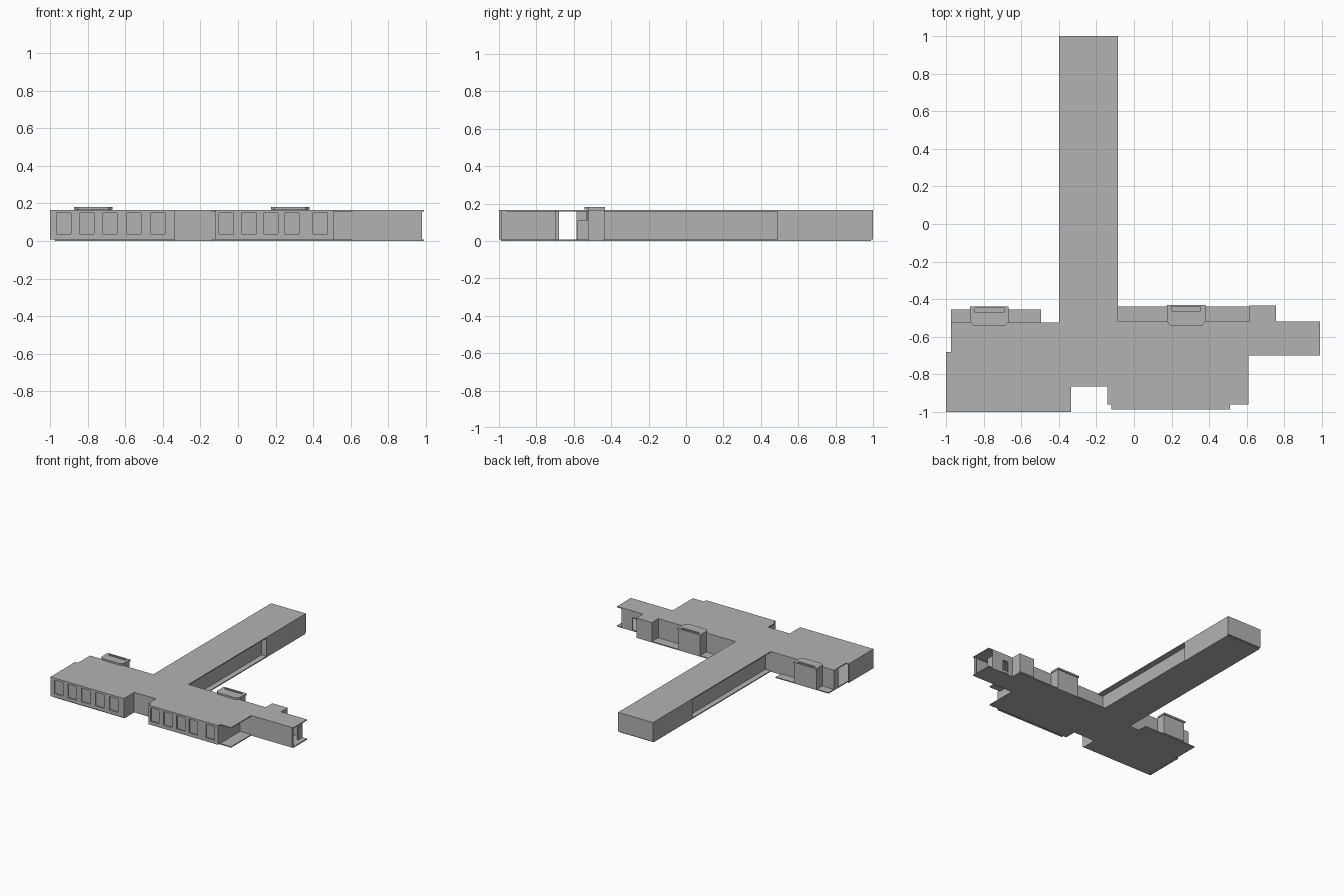
import bpy, bmesh
from mathutils import Vector

if "Cube" in bpy.data.objects:
    bpy.data.objects.remove(bpy.data.objects["Cube"], do_unlink=True)

grey = bpy.data.materials.new("plain grey")
grey.use_nodes = True
grey.diffuse_color = (0.45, 0.45, 0.45, 1)
grey.node_tree.nodes["Principled BSDF"].inputs["Base Color"].default_value = (0.45, 0.45, 0.45, 1)

FLOOR, ROOF, TOP = 0.008, 0.157, 0.165
THICK = 0.008


def finish(name, bm):
    bmesh.ops.recalc_face_normals(bm, faces=bm.faces)
    mesh = bpy.data.meshes.new(name)
    bm.to_mesh(mesh)
    bm.free()
    mesh.materials.append(grey)
    obj = bpy.data.objects.new(name, mesh)
    bpy.context.collection.objects.link(obj)
    return obj


def prism(name, outline, z0, z1):
    """Extrude a plan outline from z0 up to z1."""
    bm = bmesh.new()
    face = bm.faces.new([bm.verts.new((x, y, z0)) for x, y in outline])
    up = bmesh.ops.extrude_face_region(bm, geom=[face])
    verts = [v for v in up["geom"] if isinstance(v, bmesh.types.BMVert)]
    bmesh.ops.translate(bm, verts=verts, vec=(0, 0, z1 - z0))
    return finish(name, bm)


def box(name, x0, x1, y0, y1, z0, z1):
    return prism(name, [(x0, y0), (x1, y0), (x1, y1), (x0, y1)], z0, z1)


def wall(name, path, z0=FLOOR, z1=ROOF):
    """Wall along a plan path, thickened to the left of its direction."""
    pts = [Vector(p) for p in path]
    dirs = [(b - a).normalized() for a, b in zip(pts, pts[1:])]
    sides = [Vector((-d.y, d.x)) for d in dirs]
    inner = []
    for i, p in enumerate(pts):
        a, b = sides[max(i - 1, 0)], sides[min(i, len(sides) - 1)]
        inner.append(p + (a + b) * THICK / (1 + a.dot(b)))
    return prism(name, [tuple(p) for p in pts + inner[::-1]], z0, z1)


def cut(target, cutters):
    """Subtract boxes from a part, then drop them."""
    for c in cutters:
        mod = target.modifiers.new("opening", "BOOLEAN")
        mod.operation, mod.solver, mod.object = "DIFFERENCE", "EXACT", c
    bpy.context.view_layer.update()
    deps = bpy.context.evaluated_depsgraph_get()
    mesh = bpy.data.meshes.new_from_object(target.evaluated_get(deps))
    target.modifiers.clear()
    target.data = mesh
    for c in cutters:
        bpy.data.objects.remove(c, do_unlink=True)


# Roof over the front blocks, the side passage and the long rear wing
prism("roof", [
    (-1, -1), (-0.335, -1), (-0.335, -0.865), (-0.14, -0.865), (-0.14, -0.96),
    (-0.12, -0.96), (-0.12, -0.988), (0.51, -0.988), (0.51, -0.96), (0.61, -0.96),
    (0.61, -0.7), (0.99, -0.7), (0.99, -0.52), (0.755, -0.52), (0.755, -0.435),
    (0.615, -0.435), (0.615, -0.52), (-0.085, -0.52), (-0.085, 1), (-0.4, 1),
    (-0.4, -0.525), (-0.975, -0.525), (-0.975, -0.68), (-1, -0.68)], ROOF, TOP)

# Floor slab, reaching past the rear walls as a narrow terrace
prism("floor", [
    (-0.975, -0.99), (-0.335, -0.99), (-0.335, -0.865), (-0.14, -0.865),
    (-0.14, -0.96), (0.61, -0.96), (0.61, -0.7), (0.99, -0.7), (0.99, -0.52),
    (0.755, -0.52), (0.755, -0.44), (-0.085, -0.44), (-0.085, 0.99), (-0.4, 0.99),
    (-0.4, -0.525), (-0.495, -0.525), (-0.495, -0.455), (-0.975, -0.455)], 0, FLOOR)

# Window fronts with shallow recessed panes
for label, x0, x1, y, lefts in (
        ("right", -1, -0.335, -1, (-0.965, -0.843, -0.72, -0.593, -0.465)),
        ("left", -0.12, 0.51, -0.988, (-0.1, 0.018, 0.135, 0.248, 0.4))):
    front = box(label + "_window_front", x0, x1, y, y + 0.02, FLOOR, ROOF)
    cut(front, [box("window_cutter", x, x + 0.077, y - 0.01, y + 0.01, 0.037, 0.148)
                for x in lefts])

# Outer walls of the front blocks
wall("right_block_side_wall", [(-1, -0.68), (-1, -0.98)])
wall("right_block_rear_wall", [(-0.355, -0.525), (-0.975, -0.525), (-0.975, -0.585)])
wall("entrance_wall", [(-0.335, -0.98), (-0.335, -0.865), (-0.12, -0.865), (-0.12, -0.968)])
wall("left_block_side_wall", [(0.51, -0.968), (0.51, -0.7), (0.98, -0.7)])
wall("left_block_rear_wall", [(0.615, -0.52), (-0.13, -0.52)])

# Side passage: rear bay, back wall with a doorway, open far end
wall("passage_bay", [(0.755, -0.52), (0.755, -0.435), (0.615, -0.435), (0.615, -0.52)])
passage = wall("passage_back_wall", [(0.95, -0.52), (0.755, -0.52)])
cut(passage, [box("door_cutter", 0.8, 0.85, -0.56, -0.5, 0, 0.11)])
box("passage_low_panel", 0.94, 0.95, -0.58, -0.52, FLOOR, 0.11)
box("passage_door_jamb", 0.97, 0.98, -0.7, -0.68, FLOOR, ROOF)

# Long wing: recessed side walls, then a full width end room
wall("wing_wall", [
    (-0.13, -0.52), (-0.13, 0.49), (-0.085, 0.49), (-0.085, 1), (-0.4, 1),
    (-0.4, 0.49), (-0.355, 0.49), (-0.355, -0.525)])

# Rear service bays with a raised, chamfered parapet
for label, x0, x1, back in (("right", -0.872, -0.668, -0.44), ("left", 0.175, 0.38, -0.432)):
    box(label + "_service_bay", x0 + 0.004, x1 - 0.004, -0.525, back - 0.008, FLOOR, 0.17)
    cap = prism(label + "_service_cap", [
        (x0 + 0.02, -0.543), (x1 - 0.02, -0.543), (x1, -0.52), (x1, back),
        (x0, back), (x0, -0.52)], 0.168, 0.182)
    cut(cap, [box("slot_cutter", x0 + 0.025, x1 - 0.025, back - 0.03, back - 0.008, 0.174, 0.2)])
